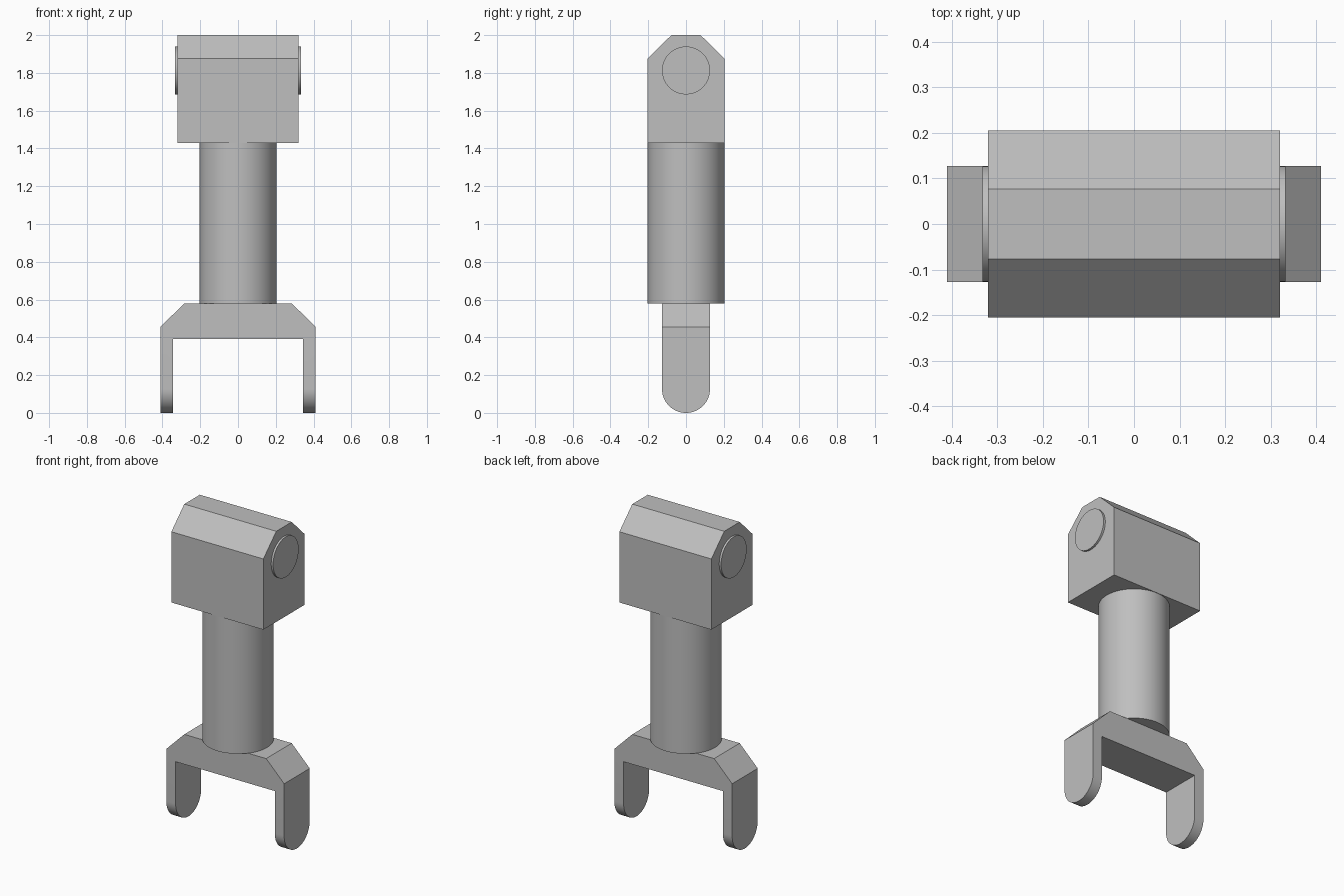
import bpy, bmesh, math
from mathutils import Matrix

cube = bpy.data.objects.get("Cube")
if cube:
    bpy.data.objects.remove(cube, do_unlink=True)

GREY = (0.52, 0.52, 0.52, 1)
metal = bpy.data.materials.new("plain grey")
metal.use_nodes = True
metal.diffuse_color = GREY
metal.node_tree.nodes["Principled BSDF"].inputs["Base Color"].default_value = GREY


def finish(name, bm):
    """Turn the bmesh into a shaded object with sharp hard edges."""
    bmesh.ops.recalc_face_normals(bm, faces=bm.faces)
    mesh = bpy.data.meshes.new(name)
    bm.to_mesh(mesh)
    bm.free()
    mesh.materials.append(metal)
    obj = bpy.data.objects.new(name, mesh)
    bpy.context.collection.objects.link(obj)
    mesh.shade_smooth()
    mesh.set_sharp_from_angle(angle=math.radians(30))
    return obj


def prism(half_profile, axis, half_length):
    """Mirror a half profile of (side, z) points and extrude it along x or y."""
    outline = half_profile + [(-s, z) for s, z in reversed(half_profile)]
    bm = bmesh.new()
    place = (lambda s, t, z: (t, s, z)) if axis == "x" else (lambda s, t, z: (s, t, z))
    ends = [[bm.verts.new(place(s, t, z)) for s, z in outline]
            for t in (-half_length, half_length)]
    for ring in ends:
        bm.faces.new(ring)
    for i in range(len(outline)):
        j = (i + 1) % len(outline)
        bm.faces.new((ends[0][i], ends[0][j], ends[1][j], ends[1][i]))
    return bm


def cylinder(name, radius, length, matrix):
    bm = bmesh.new()
    bmesh.ops.create_cone(bm, cap_ends=True, segments=64, radius1=radius,
                          radius2=radius, depth=length, matrix=matrix)
    return finish(name, bm)


# Chamfered head block
finish("head_block", prism([(0.205, 1.43), (0.205, 1.875), (0.077, 2.0)], "x", 0.32))

# Round pin through the head
cylinder("head_pin", 0.127, 0.666,
         Matrix.Translation((0, 0, 1.813)) @ Matrix.Rotation(math.pi / 2, 4, "Y"))

# Shaft between head and fork
cylinder("shaft", 0.203, 0.85, Matrix.Translation((0, 0, 1.005)))

# Fork with chamfered shoulders and two rounded prongs
depth = 0.127
fork = prism([(0.345, 0.392), (0.345, 0), (0.41, 0), (0.41, 0.455), (0.285, 0.58)],
             "y", depth)
tip_edges = [e for e in fork.edges
             if all(v.co.z < 0.001 for v in e.verts)
             and abs(e.verts[0].co.y - e.verts[1].co.y) < 0.001]
bmesh.ops.bevel(fork, geom=tip_edges, offset=depth - 0.0005, segments=16,
                profile=0.5, affect="EDGES", clamp_overlap=False)
finish("fork", fork)
